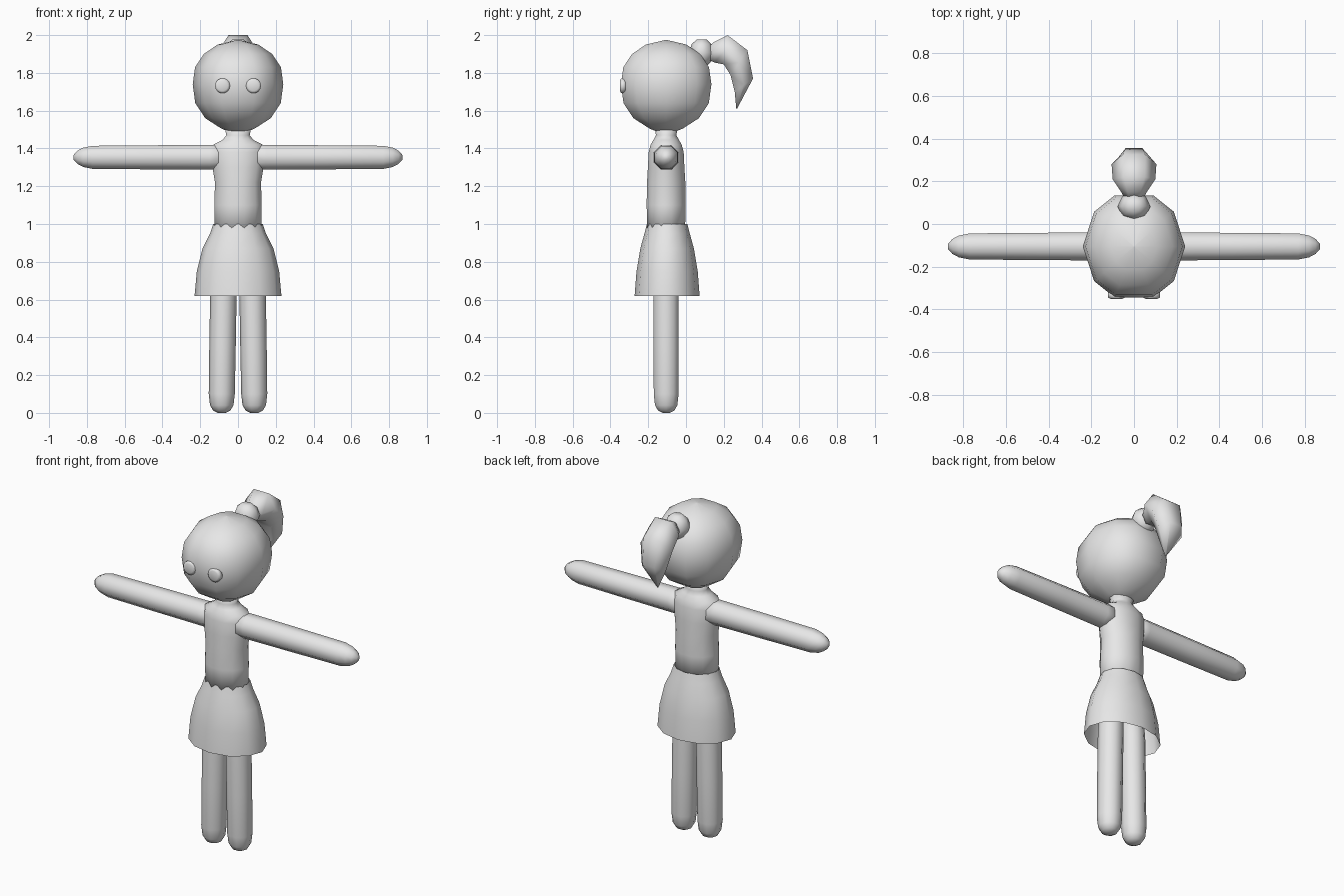
import bpy, bmesh, math
from mathutils import Vector

if "Cube" in bpy.data.objects:
    bpy.data.objects.remove(bpy.data.objects["Cube"])

AXIS_Y = -0.105
grey = bpy.data.materials.new("plain grey")
grey.diffuse_color = (0.8, 0.8, 0.8, 1)
grey.use_nodes = True
grey.node_tree.nodes["Principled BSDF"].inputs["Base Color"].default_value = grey.diffuse_color


def loft(name, sections, angles, cap_start=True, cap_end=True):
    """Skin rings given as (centre, first radius vector, second radius vector)."""
    bm = bmesh.new()
    rings = []
    for c, a, b in sections:
        c, a, b = Vector(c), Vector(a), Vector(b)
        rings.append([bm.verts.new(c + a * math.cos(t) + b * math.sin(t)) for t in angles])
    n = len(angles)
    for r0, r1 in zip(rings, rings[1:]):
        for i in range(n):
            j = (i + 1) % n
            bm.faces.new((r0[i], r0[j], r1[j], r1[i]))
    if cap_start:
        bm.faces.new(rings[0][::-1])
    if cap_end:
        bm.faces.new(rings[-1])
    bmesh.ops.remove_doubles(bm, verts=bm.verts, dist=0.0005)
    bmesh.ops.recalc_face_normals(bm, faces=bm.faces)
    for f in bm.faces:
        f.smooth = True
    mesh = bpy.data.meshes.new(name)
    bm.to_mesh(mesh)
    bm.free()
    mesh.materials.append(grey)
    obj = bpy.data.objects.new(name, mesh)
    bpy.context.collection.objects.link(obj)
    return obj


def even(n, phase=0.0):
    return [2 * math.pi * (i + phase) / n for i in range(n)]


def upright(profile, x=0.0, y=AXIS_Y):
    """Horizontal rings from (z, x radius, y radius)."""
    return [((x, y, z), (rx, 0, 0), (0, ry, 0)) for z, rx, ry in profile]


# Head: ten-sided faceted ball, flat at the face and the back
head_angles = [math.radians(a) for a in (0, 39, 68, 112, 141, 180, 219, 248, 292, 321)]
head_profile = [(1.485, 0.04), (1.505, 0.09), (1.56, 0.178), (1.64, 0.232), (1.74, 0.246),
                (1.83, 0.233), (1.9, 0.186), (1.95, 0.11), (1.975, 0.001)]
loft("head", upright([(z, r * 0.975, r * 1.05) for z, r in head_profile]), head_angles)

# Torso with shoulders and neck
loft("torso", upright([(0.95, 0.128, 0.103), (1.1, 0.13, 0.107), (1.22, 0.126, 0.105),
                       (1.3, 0.14, 0.1), (1.38, 0.145, 0.096), (1.42, 0.135, 0.085),
                       (1.445, 0.085, 0.07), (1.47, 0.064, 0.056), (1.52, 0.075, 0.065)]),
     even(12, 0.5))

# Skirt: open flared sheet
loft("skirt", upright([(0.62, 0.23, 0.172), (0.75, 0.218, 0.162), (0.87, 0.188, 0.142),
                       (0.95, 0.148, 0.12), (1.0, 0.131, 0.107)], y=-0.1),
     even(12), cap_start=False, cap_end=False)

# Arms and legs, each with rounded ends; eyes are shallow domes on the face
for side, label in ((-1, "left"), (1, "right")):
    arm = [(0.06, 0.072), (0.15, 0.071), (0.45, 0.069), (0.77, 0.066), (0.82, 0.055),
           (0.85, 0.038), (0.87, 0.014)]
    loft(label + "_arm", [((side * x, AXIS_Y, 1.353), (0, r, 0), (0, 0, r)) for x, r in arm],
         even(8, 0.5))
    leg = [(0.0, 0.02, 0.086), (0.012, 0.045, 0.086), (0.04, 0.062, 0.086), (0.1, 0.069, 0.086),
           (0.35, 0.07, 0.082), (0.65, 0.07, 0.077), (0.9, 0.06, 0.07)]
    loft(label + "_leg", [((side * x, AXIS_Y, z), (r, 0, 0), (0, r, 0)) for z, r, x in leg],
         even(10))
    eye = [(-0.32, 0.04), (-0.344, 0.04), (-0.35, 0.028)]
    loft(label + "_eye", [((side * 0.082, y, 1.732), (r, 0, 0), (0, 0, r)) for y, r in eye],
         even(14))

# Hair tie: small faceted ball
tie = [(-0.07, 0.03), (-0.045, 0.06), (0.0, 0.077), (0.045, 0.06), (0.07, 0.03)]
loft("hair_tie", upright([(1.907 + h, r, r * 0.88) for h, r in tie], y=0.083), even(8))

# Ponytail: six-sided sections from (outer y, z), (inner y, z), half width
tail = [((0.12, 1.94), (0.12, 1.87), 0.045), ((0.15, 1.965), (0.15, 1.855), 0.06),
        ((0.22, 2.0), (0.2, 1.845), 0.1), ((0.325, 1.92), (0.235, 1.79), 0.105),
        ((0.355, 1.77), (0.258, 1.7), 0.078), ((0.27, 1.61), (0.266, 1.612), 0.004)]
sections = []
for outer, inner, w in tail:
    o, i = Vector((0, *outer)), Vector((0, *inner))
    sections.append(((o + i) / 2, (w, 0, 0), (o - i) / 2 / math.sin(math.pi / 3)))
loft("ponytail", sections, even(6))
